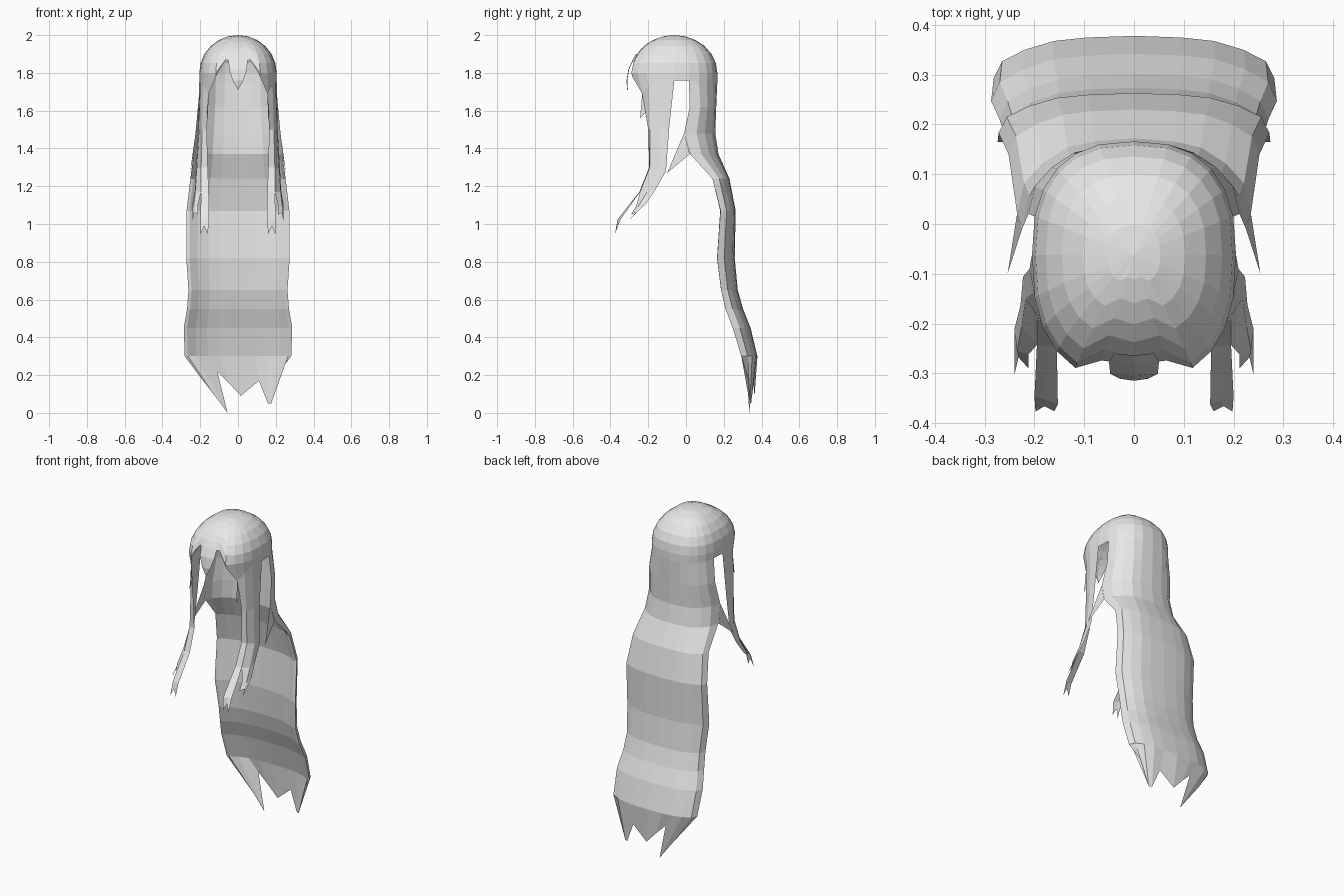
import bpy, bmesh, math
from mathutils import Vector

cube = bpy.data.objects.get("Cube")
if cube:
    bpy.data.objects.remove(cube, do_unlink=True)

mat = bpy.data.materials.new("pale_grey")
mat.use_nodes = True
GREY = (0.8, 0.8, 0.8, 1)
mat.diffuse_color = GREY
mat.node_tree.nodes["Principled BSDF"].inputs["Base Color"].default_value = GREY


def make_sheet(name, rows, wrap=False, extra=()):
    """Skin rows of points into a flat-shaded sheet; extra holds loose triangles."""
    bm = bmesh.new()
    grid = [[bm.verts.new(p) for p in row] for row in rows]
    n = len(rows[0])
    for a, b in zip(grid, grid[1:]):
        for i in range(n if wrap else n - 1):
            j = (i + 1) % n
            bm.faces.new((a[i], b[i], b[j], a[j]))
    for tri in extra:
        bm.faces.new([bm.verts.new(p) for p in tri])
    bmesh.ops.remove_doubles(bm, verts=bm.verts, dist=0.0005)
    bmesh.ops.dissolve_degenerate(bm, edges=bm.edges, dist=0.0005)
    bmesh.ops.recalc_face_normals(bm, faces=bm.faces)
    mesh = bpy.data.meshes.new(name)
    bm.to_mesh(mesh)
    bm.free()
    mesh.materials.append(mat)
    obj = bpy.data.objects.new(name, mesh)
    bpy.context.collection.objects.link(obj)
    return obj


def spow(v, e=0.8):
    return math.copysign(abs(v) ** e, v)


# Rim height of the cap every 15 degrees, from the front to the back
RIM = [1.85, 1.87, 1.78, 1.69, 1.73, 1.76, 1.76, 1.76, 1.75, 1.75, 1.75, 1.75, 1.75]


def cap_point(step, k):
    """Point on the cap: step counts columns from the front, k rows from rim to crown."""
    a = math.radians(step * 15)
    rim = RIM[step if step <= 12 else 24 - step]
    low = math.asin(max(0.0, (rim - 1.8) / 0.2))
    phi = low if k == 0 else low + (math.pi / 2 - low) * (k - 1) / 6
    r = math.cos(phi)
    c = spow(math.cos(a))
    depth = 0.228 * c
    if c > 0:  # the brow is flattened towards the rim
        depth += (min(0.255 * c, 0.228) - depth) * r ** 4
    z = 1.8 + 0.2 * math.sin(phi)
    if k == 0 and rim < 1.8:
        z = rim
        if c > 0.01:  # the temples draw back below the brow
            depth -= (1.8 - rim) * 0.28 * c
    return Vector((0.205 * spow(math.sin(a)) * r, -0.062 - depth * r, z))


# Rounded cap over the head
make_sheet("hair_cap", [[cap_point(s, k) for s in range(24)] for k in range(8)], wrap=True)

# Pointed fringe lock in the middle of the forehead
fringe = [(1.90, -0.264, 0.04), (1.87, -0.282, 0.05), (1.82, -0.305, 0.048),
          (1.76, -0.315, 0.028), (1.71, -0.312, 0.0)]
make_sheet("fringe_lock", [[(f * w, y + abs(f) * 0.004, z) for f in (-1, 0, 1)]
                           for z, y, w in fringe])

# Long back hair: (height, half width, back y, depth of the forward curl, thickness)
RINGS = [(1.62, .212, .160, .140, 0), (1.48, .225, .155, .165, 0),
         (1.37, .235, .172, .150, .02), (1.24, .252, .230, .090, .036),
         (1.07, .272, .263, .080, .034), (0.82, .274, .258, .093, .038),
         (0.65, .262, .274, .088, .036), (0.55, .270, .302, .092, .037),
         (0.45, .287, .342, .095, .038), (0.30, .282, .378, .085, .034)]
CURL = [(0, 0), (.34, .04), (.57, .12), (.78, .33), (.94, .60), (1, 1)]
PROFILE = [(-x, d) for x, d in CURL[:0:-1]] + CURL
# Ragged hem shared by the outer hair and its lining
HEM = [(-.2, .32, .19), (-.13, .33, .10), (-.055, .335, 0), (-.11, .355, .22),
       (-.05, .36, .16), (.015, .363, .09), (.11, .355, .17), (.158, .345, .05),
       (.176, .338, .05), (.180, .335, .165), (.181, .333, .17)]
outer = [[cap_point(s, 0) for s in range(17, 6, -1)]]
outer += [[(x * w, y - d * depth, z) for x, d in PROFILE] for z, w, y, depth, t in RINGS]
lining = [[(x * w, y - d * depth - (t if d < 1 else 0), z) for x, d in PROFILE]
          for z, w, y, depth, t in RINGS[1:]]
# Forward points behind the ears
points = [[(s * .225, -.01, 1.48), (s * .254, -.1, 1.27), (s * .235, .02, 1.37)]
          for s in (-1, 1)]
make_sheet("back_hair", outer + [HEM], extra=points)
make_sheet("back_hair_lining", lining + [HEM])

# Side locks in front of the ears, each splitting into two ragged ends
SIDE = [[(.165, -.200, 1.50), (.190, -.190, 1.50), (.205, -.140, 1.50), (.210, -.090, 1.50)],
        [(.160, -.195, 1.30), (.195, -.192, 1.30), (.218, -.150, 1.29), (.223, -.106, 1.28)],
        [(.155, -.247, 1.17), (.195, -.243, 1.17), (.226, -.205, 1.17), (.228, -.163, 1.18)]]
INNER_END = [[(.155, -.247, 1.17), (.175, -.245, 1.17), (.195, -.243, 1.17)],
             [(.153, -.362, 1.025), (.176, -.354, 1.025), (.200, -.346, 1.025)],
             [(.160, -.376, .95), (.180, -.366, .99), (.198, -.377, .945)]]
OUTER_END = [[(.195, -.243, 1.17), (.226, -.205, 1.17), (.228, -.163, 1.18)],
             [(.212, -.262, 1.10), (.235, -.255, 1.09), (.240, -.210, 1.11)],
             [(.212, -.290, 1.05), (.232, -.268, 1.06), (.240, -.302, 1.02)]]
for side, sign in (("left", 1), ("right", -1)):
    def flip(grid):
        return [[(sign * x, y, z) for x, y, z in row] for row in grid]
    top = [tuple(cap_point(s, 0)) for s in (3, 4, 5, 6)]
    wisp = [[top[0], (.165, -.205, 1.60), (.160, -.243, 1.56)]]
    make_sheet(side + "_side_lock", flip([top] + SIDE), extra=flip(wisp))
    make_sheet(side + "_inner_lock_end", flip(INNER_END))
    make_sheet(side + "_outer_lock_end", flip(OUTER_END))
